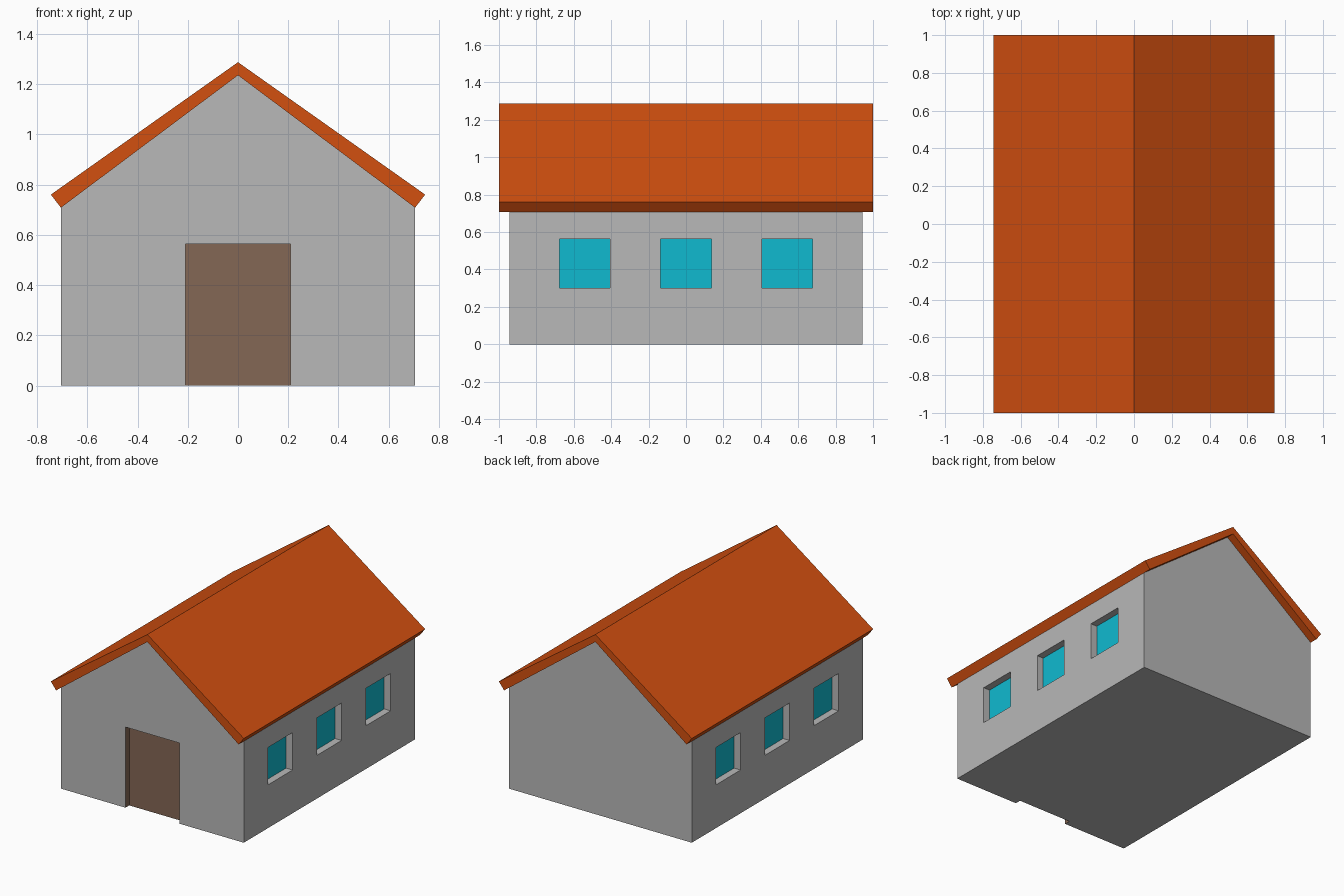
import bpy
import bmesh

cube = bpy.data.objects.get("Cube")
if cube:
    bpy.data.objects.remove(cube, do_unlink=True)


def material(name, r, g, b):
    mat = bpy.data.materials.new(name)
    mat.use_nodes = True
    mat.diffuse_color = (r, g, b, 1)
    mat.node_tree.nodes["Principled BSDF"].inputs["Base Color"].default_value = (r, g, b, 1)
    return mat


grey = material("wall grey", 0.48, 0.48, 0.48)
orange = material("roof orange", 0.65, 0.08, 0.005)
cyan = material("window cyan", 0.005, 0.49, 0.63)
brown = material("door brown", 0.23, 0.135, 0.09)


def extrude_profile(name, profile, depth, *mats):
    """Extrude an x-z outline along y, centred on y = 0."""
    bm = bmesh.new()
    face = bm.faces.new([bm.verts.new((x, -depth / 2, z)) for x, z in profile])
    new = bmesh.ops.extrude_face_region(bm, geom=[face])["geom"]
    verts = [v for v in new if isinstance(v, bmesh.types.BMVert)]
    bmesh.ops.translate(bm, verts=verts, vec=(0, depth, 0))
    bmesh.ops.recalc_face_normals(bm, faces=bm.faces)
    mesh = bpy.data.meshes.new(name)
    bm.to_mesh(mesh)
    bm.free()
    obj = bpy.data.objects.new(name, mesh)
    bpy.context.collection.objects.link(obj)
    for mat in mats:
        mesh.materials.append(mat)
    return obj


def split(bm, axis, value):
    """Cut the mesh along a plane across one axis."""
    co, no = [0, 0, 0], [0, 0, 0]
    co[axis], no[axis] = value, 1
    bmesh.ops.bisect_plane(bm, geom=bm.verts[:] + bm.edges[:] + bm.faces[:],
                           plane_co=co, plane_no=no)


def recess(bm, faces, direction):
    """Push faces inwards, building the reveals; return the reveal faces."""
    new = bmesh.ops.extrude_face_region(bm, geom=faces)["geom"]
    bmesh.ops.translate(bm, verts=[v for v in new if isinstance(v, bmesh.types.BMVert)],
                        vec=direction)
    back = [f for f in new if isinstance(f, bmesh.types.BMFace)]
    sides = {f for b in back for e in b.edges for f in e.link_faces} - set(back)
    bmesh.ops.delete(bm, geom=[f for f in faces if f.is_valid], context="FACES_ONLY")
    return back, [f for f in sides if f.is_valid]


# House body: gabled block
HALF, LENGTH = 0.705, 1.886
walls = extrude_profile("walls", [(-HALF, 0), (HALF, 0), (HALF, 0.71), (0, 1.235), (-HALF, 0.71)],
                        LENGTH, grey, cyan, brown)

bm = bmesh.new()
bm.from_mesh(walls.data)
WINDOWS = (-0.541, 0, 0.541)
WIDE = 0.136
SILL, HEAD = 0.302, 0.563
DOOR = 0.209
for y in WINDOWS:
    split(bm, 1, y - WIDE)
    split(bm, 1, y + WIDE)
for z in (SILL, HEAD):
    split(bm, 2, z)
for x in (-DOOR, DOOR):
    split(bm, 0, x)

# Recessed windows on both long sides
for side in (-1, 1):
    panes = []
    for f in bm.faces:
        c = f.calc_center_median()
        if f.normal.x * side > 0.9 and SILL < c.z < HEAD and any(abs(c.y - y) < 0.05 for y in WINDOWS):
            panes.append(f)
    for pane in panes:
        back, _ = recess(bm, [pane], (-side * 0.05, 0, 0))
        for f in back:
            f.material_index = 1

# Recessed door with brown reveals, open at the floor
bm.normal_update()
opening = []
for f in bm.faces:
    c = f.calc_center_median()
    if f.normal.y < -0.9 and abs(c.x) < 0.1 and c.z < HEAD:
        opening.append(f)
back, reveals = recess(bm, opening, (0, 0.042, 0))
for f in back + reveals:
    f.material_index = 2

# Trim the floor strip out of the door notch
bm.normal_update()
split(bm, 1, -LENGTH / 2 + 0.042)
strip = [f for f in bm.faces
         if abs(f.calc_center_median().x) < DOOR - 0.01 and f.calc_center_median().z < 0.001
         and f.calc_center_median().y < -LENGTH / 2 + 0.041]
bmesh.ops.delete(bm, geom=strip, context="FACES")
bmesh.ops.remove_doubles(bm, verts=bm.verts, dist=0.0001)
bmesh.ops.recalc_face_normals(bm, faces=bm.faces)
bm.to_mesh(walls.data)
bm.free()

# Roof: two slabs meeting at the ridge
extrude_profile("roof", [(0, 1.235), (0.705, 0.708), (0.745, 0.76), (0, 1.287),
                         (-0.745, 0.76), (-0.705, 0.708)], 2.0, orange)
